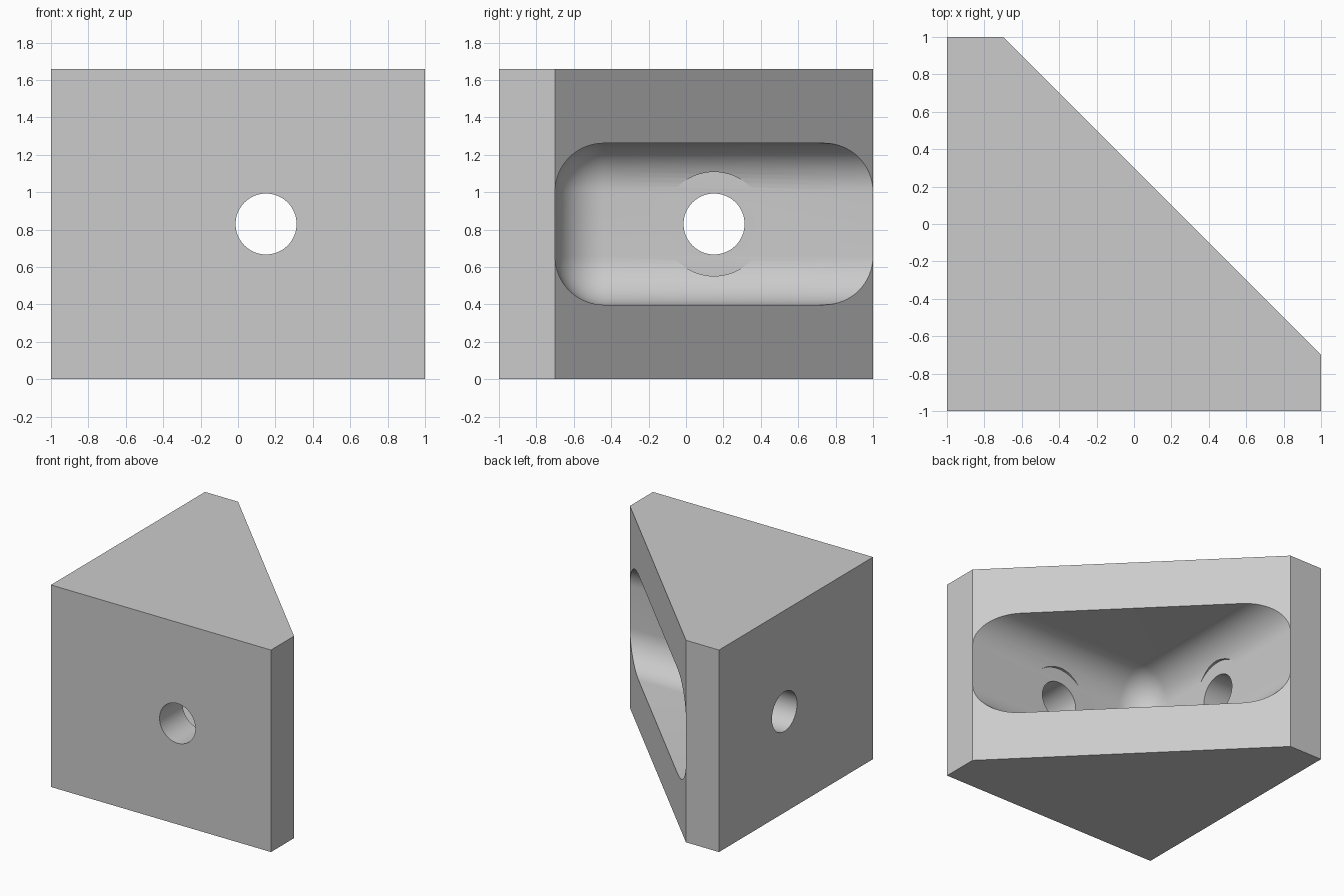
import bpy, bmesh, math
from mathutils import Matrix, Vector

default = bpy.data.objects.get("Cube")
if default:
    bpy.data.objects.remove(default, do_unlink=True)

HEIGHT = 1.66
MID = HEIGHT / 2
WALL = -0.7           # inner face of both walls
HOLE_POS = 0.15       # hole centre along each wall

grey = bpy.data.materials.new("light grey")
grey.use_nodes = True
colour = (0.6, 0.6, 0.6, 1)
grey.diffuse_color = colour
grey.node_tree.nodes["Principled BSDF"].inputs["Base Color"].default_value = colour


def make_object(name, bm):
    bmesh.ops.recalc_face_normals(bm, faces=bm.faces)
    mesh = bpy.data.meshes.new(name)
    bm.to_mesh(mesh)
    bm.free()
    mesh.materials.append(grey)
    obj = bpy.data.objects.new(name, mesh)
    bpy.context.collection.objects.link(obj)
    return obj


def cylinder_cutter(name, radius, start, end, along_x):
    """Horizontal cylinder through one wall, from start to end."""
    bm = bmesh.new()
    bmesh.ops.create_cone(bm, cap_ends=True, segments=64, radius1=radius,
                          radius2=radius, depth=end - start)
    middle = (start + end) / 2
    if along_x:
        turn = Matrix.Rotation(math.pi / 2, 4, "Y")
        place = Vector((middle, HOLE_POS, MID))
    else:
        turn = Matrix.Rotation(math.pi / 2, 4, "X")
        place = Vector((HOLE_POS, middle, MID))
    bm.transform(Matrix.Translation(place) @ turn)
    return make_object(name, bm)


# Bracket body: a corner prism with two short blunt ends
bm = bmesh.new()
outline = [(-1, -1), (1, -1), (1, WALL), (WALL, 1), (-1, 1)]
base = bm.faces.new([bm.verts.new((x, y, 0)) for x, y in outline])
extruded = bmesh.ops.extrude_face_region(bm, geom=[base])
top = [v for v in extruded["geom"] if isinstance(v, bmesh.types.BMVert)]
bmesh.ops.translate(bm, verts=top, vec=(0, 0, HEIGHT))
body = make_object("corner_bracket", bm)

# Pocket: a box with all edges rounded, open through the slanted face
bm = bmesh.new()
bmesh.ops.create_cube(bm, size=1)
width = 2.6
centre = WALL + width / 2
bm.transform(Matrix.Translation((centre, centre, MID))
             @ Matrix.Diagonal((width, width, 0.864, 1)))
bmesh.ops.bevel(bm, geom=bm.edges[:], offset=0.26, segments=16,
                profile=0.5, affect="EDGES")
cutters = [make_object("pocket_cutter", bm)]

# Screw holes and screw head clearances in both walls
for side, along_x in (("side", True), ("front", False)):
    cutters.append(cylinder_cutter(side + "_head_cutter", 0.278,
                                   WALL + 0.001, -0.3, along_x))
    cutters.append(cylinder_cutter(side + "_hole_cutter", 0.163,
                                   -1.2, -0.4, along_x))

# Cut everything out of the body
bpy.ops.object.select_all(action="DESELECT")
bpy.context.view_layer.objects.active = body
body.select_set(True)
for cutter in cutters:
    cutter.hide_render = True
    cut = body.modifiers.new(cutter.name, "BOOLEAN")
    cut.operation = "DIFFERENCE"
    cut.solver = "EXACT"
    cut.object = cutter
    bpy.ops.object.modifier_apply(modifier=cut.name)
for cutter in cutters:
    bpy.data.objects.remove(cutter, do_unlink=True)

bpy.ops.object.shade_smooth_by_angle(angle=math.radians(20))
